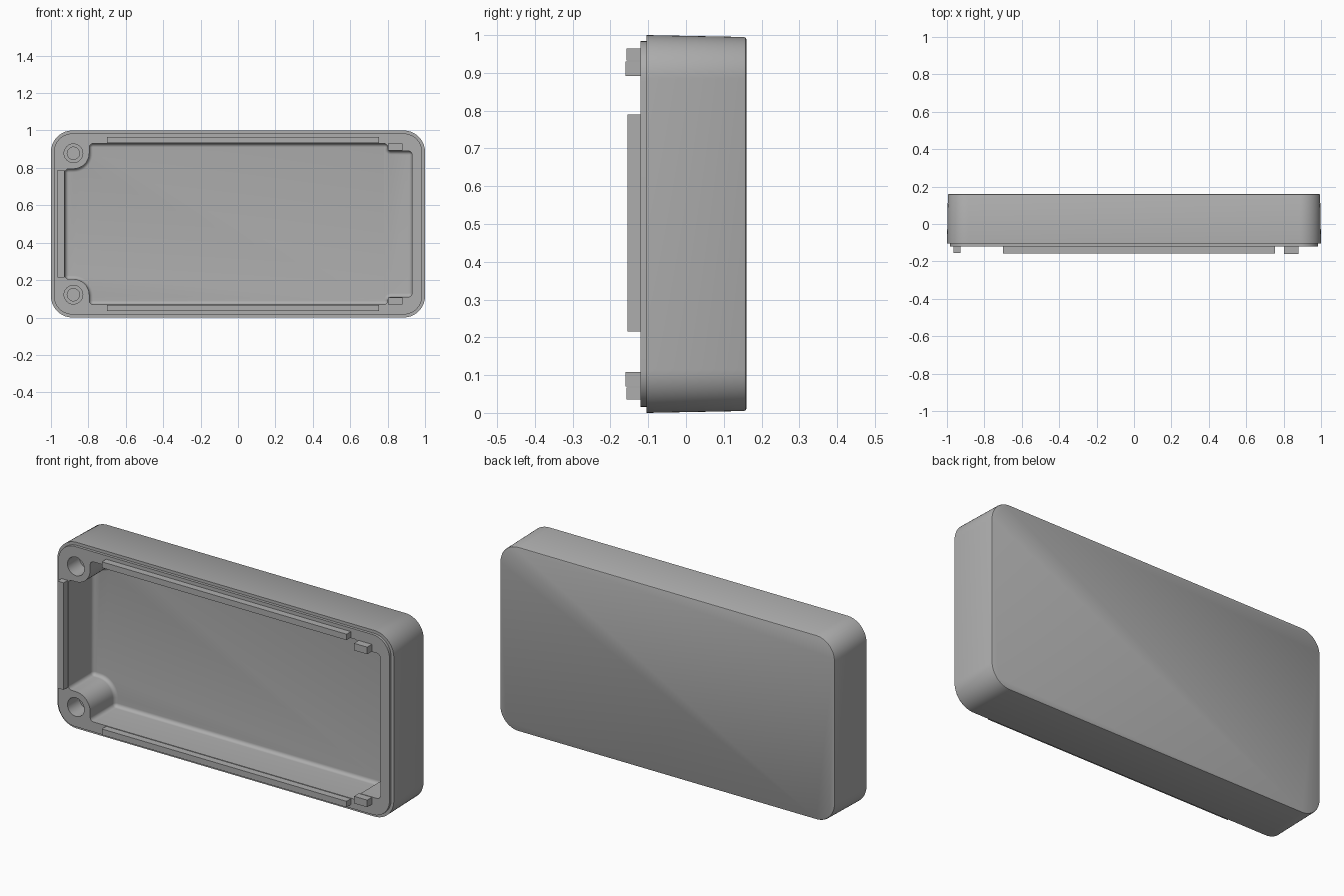
import bpy, bmesh, math
from mathutils import Vector

cube = bpy.data.objects.get("Cube")
if cube:
    bpy.data.objects.remove(cube, do_unlink=True)

grey = bpy.data.materials.new("plain grey")
grey.use_nodes = True
GREY = (0.42, 0.42, 0.42, 1)
grey.diffuse_color = GREY
grey.node_tree.nodes["Principled BSDF"].inputs["Base Color"].default_value = GREY

FRONT, SHOULDER, BACK, FLOOR = -0.12, -0.105, 0.16, 0.09
MID = 0.5  # height of the mirror line


def rounded(corners, steps=10):
    """Outline in (x, z) from (x, z, radius) corners, each rounded by an arc."""
    out = []
    for i, (x, z, r) in enumerate(corners):
        p = Vector((x, z))
        a = (Vector(corners[i - 1][:2]) - p).normalized()
        b = (Vector(corners[(i + 1) % len(corners)][:2]) - p).normalized()
        centre = p + (a + b) * r
        for k in range(steps + 1):
            t = k / steps * math.pi / 2
            out.append(centre - b * r * math.cos(t) - a * r * math.sin(t))
    return out


def loft(name, rings):
    """Closed solid through (outline, y) rings."""
    bm = bmesh.new()
    loops = [[bm.verts.new((p.x, y, p.y)) for p in ring] for ring, y in rings]
    for lo, hi in zip(loops, loops[1:]):
        for i in range(len(lo)):
            bm.faces.new((lo[i - 1], lo[i], hi[i], hi[i - 1]))
    bm.faces.new(loops[0])
    bm.faces.new(loops[-1])
    bmesh.ops.recalc_face_normals(bm, faces=bm.faces)
    mesh = bpy.data.meshes.new(name)
    bm.to_mesh(mesh)
    bm.free()
    mesh.materials.append(grey)
    obj = bpy.data.objects.new(name, mesh)
    bpy.context.collection.objects.link(obj)
    return obj


def box_outline(inset):
    w, h, r = 1 - inset, 0.5 - inset, 0.115 - inset
    return rounded([(-w, MID - h, r), (w, MID - h, r),
                    (w, MID + h, r), (-w, MID + h, r)], 14)


def cavity_outline(d):
    """Pocket outline shrunk by d: bosses on one end, small steps on the other."""
    inner, outer = 0.02 - d, 0.018 + d
    top = 0.43 - d
    upper = [(0.93 - d, 0.39 - d, inner), (0.80 - d, 0.39 - d, outer),
             (0.80 - d, top, inner), (-0.795 + d, top, inner),
             (-0.795 + d, 0.295 - d, 0.085 + d), (-0.925 + d, 0.295 - d, inner)]
    lower = [(x, -z, r) for x, z, r in reversed(upper)]
    return rounded([(x, MID + z, r) for x, z, r in upper + lower])


def circle(x, z, r, n=32):
    return [Vector((x + r * math.cos(i * math.tau / n),
                    z + r * math.sin(i * math.tau / n))) for i in range(n)]


def block(name, x0, x1, z0, z1, y0):
    ring = [Vector(p) for p in ((x0, z0), (x1, z0), (x1, z1), (x0, z1))]
    return loft(name, [(ring, y0), (ring, FRONT + 0.004)])


# Outer body with a stepped lip, slight draft and softened back edge
shell = loft("shell", [(box_outline(0.016), FRONT), (box_outline(0.016), SHOULDER),
                       (box_outline(0), SHOULDER), (box_outline(0.005), BACK - 0.006),
                       (box_outline(0.007), BACK - 0.002), (box_outline(0.011), BACK)])

# Pocket with a filleted floor
fillet = 0.0195
rings = [(cavity_outline(0), FRONT - 0.1)]
for k in range(7):
    t = k / 6 * math.pi / 2
    rings.append((cavity_outline(fillet * (1 - math.cos(t))),
                  FLOOR - fillet * (1 - math.sin(t))))
cutters = [loft("pocket_cutter", rings)]

# Counterbored screw holes
for z in (0.122, 0.878):
    wide, narrow = circle(-0.88, z, 0.05), circle(-0.88, z, 0.033)
    cutters.append(loft("screw_hole_cutter", [(wide, FRONT - 0.1), (wide, -0.02),
                                              (narrow, -0.02), (narrow, FLOOR)]))

for cutter in cutters:
    cutter.hide_render = True
    mod = shell.modifiers.new("cut", 'BOOLEAN')
    mod.operation, mod.solver, mod.object = 'DIFFERENCE', 'EXACT', cutter
bpy.context.view_layer.update()
cut_mesh = bpy.data.meshes.new_from_object(
    shell.evaluated_get(bpy.context.evaluated_depsgraph_get()))
shell.modifiers.clear()
shell.data = cut_mesh
for cutter in cutters:
    bpy.data.objects.remove(cutter, do_unlink=True)

bpy.ops.object.select_all(action='DESELECT')
shell.select_set(True)
bpy.context.view_layer.objects.active = shell
bpy.ops.object.shade_smooth_by_angle(angle=math.radians(30))

# Locating rails and small tabs standing on the rim
block("end_rail", -0.965, -0.928, 0.215, 0.79, -0.155)
for side, s in (("upper", 1), ("lower", -1)):
    z = sorted((MID + s * 0.433, MID + s * 0.465))
    block(side + "_rail", -0.70, 0.755, *z, -0.157)
    z = sorted((MID + s * 0.392, MID + s * 0.43))
    block(side + "_tab", 0.802, 0.88, *z, -0.16)
